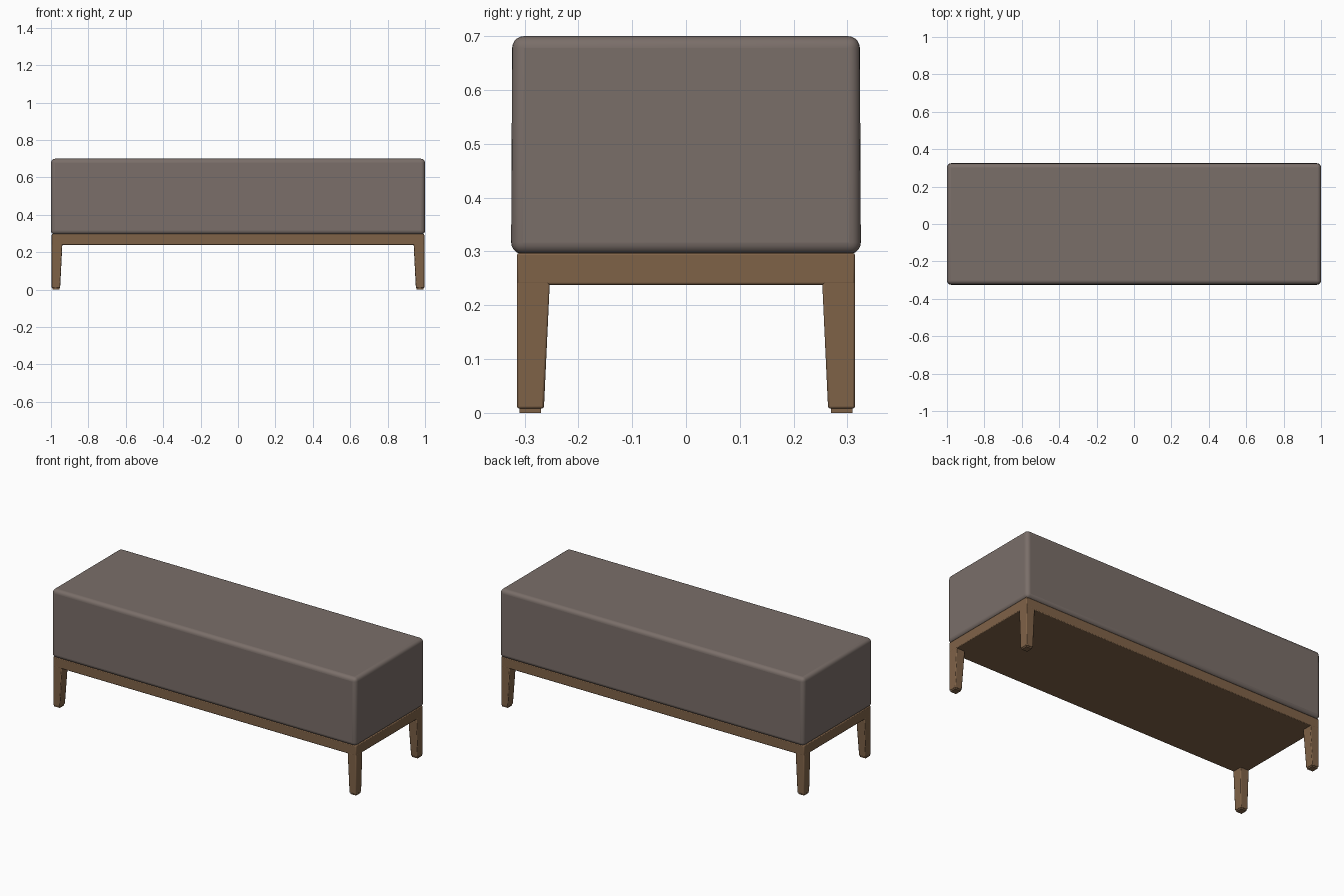
import bpy
import bmesh
import math

cube = bpy.data.objects.get("Cube")
if cube:
    bpy.data.objects.remove(cube, do_unlink=True)


def make_material(name, colour):
    mat = bpy.data.materials.new(name)
    mat.use_nodes = True
    mat.diffuse_color = (*colour, 1)
    bsdf = mat.node_tree.nodes["Principled BSDF"]
    bsdf.inputs["Base Color"].default_value = (*colour, 1)
    bsdf.inputs["Roughness"].default_value = 0.8
    return mat


fabric = make_material("taupe fabric", (0.195, 0.157, 0.141))
wood = make_material("brown wood", (0.213, 0.123, 0.064))


def tapered_block(name, bottom, top, mat, bevel=0.0, segments=3):
    """Block between two rectangles, each given as (x0, x1, y0, y1, z)."""
    bm = bmesh.new()
    rings = []
    for x0, x1, y0, y1, z in (bottom, top):
        corners = ((x0, y0), (x1, y0), (x1, y1), (x0, y1))
        rings.append([bm.verts.new((x, y, z)) for x, y in corners])
    low, high = rings
    bm.faces.new(low)
    bm.faces.new(high)
    for i in range(4):
        j = (i + 1) % 4
        bm.faces.new((low[i], low[j], high[j], high[i]))
    bmesh.ops.recalc_face_normals(bm, faces=bm.faces)
    mesh = bpy.data.meshes.new(name)
    bm.to_mesh(mesh)
    bm.free()
    obj = bpy.data.objects.new(name, mesh)
    bpy.context.collection.objects.link(obj)
    mesh.materials.append(mat)
    if bevel:
        mod = obj.modifiers.new("rounded edges", "BEVEL")
        mod.width = bevel
        mod.segments = segments
    bpy.ops.object.select_all(action="DESELECT")
    obj.select_set(True)
    bpy.context.view_layer.objects.active = obj
    bpy.ops.object.shade_smooth_by_angle(angle=math.radians(40))
    return obj


def centred(x, y, z):
    return (-x, x, -y, y, z)


# Upholstered seat block with softly rounded edges
tapered_block("seat_cushion", centred(1.0, 0.325, 0.295),
              centred(1.0, 0.323, 0.70), fabric, 0.022, 5)

# Wooden base under the cushion
tapered_block("base_frame", centred(0.996, 0.314, 0.238),
              centred(0.996, 0.314, 0.297), wood, 0.004, 2)


# Tapered corner legs, straight on the outside, with small foot pads
def corner(sx, sy, x_in, x_out, y_in, y_out, z):
    xs = sorted((sx * x_in, sx * x_out))
    ys = sorted((sy * y_in, sy * y_out))
    return (*xs, *ys, z)


for sx, x_name in ((1, "left"), (-1, "right")):
    for sy, y_name in ((-1, "front"), (1, "back")):
        label = f"{y_name}_{x_name}"
        tapered_block(f"{label}_leg",
                      corner(sx, sy, 0.951, 0.996, 0.264, 0.314, 0.008),
                      corner(sx, sy, 0.939, 0.996, 0.253, 0.314, 0.245),
                      wood, 0.004, 2)
        tapered_block(f"{label}_foot_pad",
                      corner(sx, sy, 0.955, 0.992, 0.269, 0.309, 0),
                      corner(sx, sy, 0.955, 0.992, 0.269, 0.309, 0.012),
                      wood)
